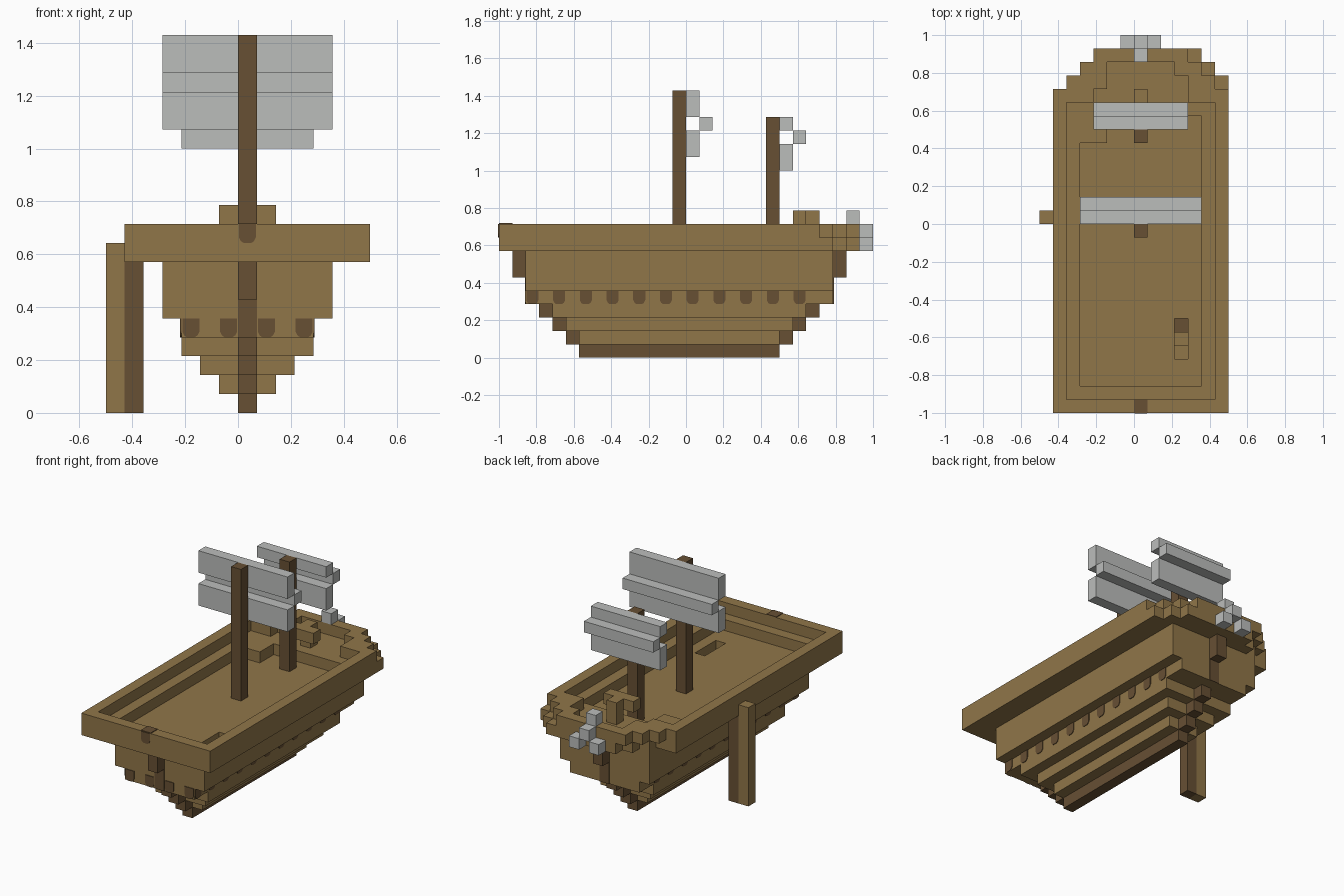
import bpy, bmesh
from mathutils import Matrix, Vector

U = 1 / 14      # edge of one block
T = 0.06        # paint plate thickness, in blocks

if "Cube" in bpy.data.objects:
    bpy.data.objects.remove(bpy.data.objects["Cube"], do_unlink=True)


def material(name, rgb):
    m = bpy.data.materials.new(name)
    m.use_nodes = True
    m.diffuse_color = (*rgb, 1)
    m.node_tree.nodes["Principled BSDF"].inputs["Base Color"].default_value = (*rgb, 1)
    return m


OAK = material("oak brown", (0.28, 0.18, 0.066))
DARK = material("dark brown", (0.136, 0.08, 0.034))
GREY = material("sail grey", (0.5, 0.51, 0.5))


def finish(name, bm, mat):
    bmesh.ops.scale(bm, vec=(U, U, U), verts=bm.verts)
    bmesh.ops.recalc_face_normals(bm, faces=bm.faces)
    me = bpy.data.meshes.new(name)
    bm.to_mesh(me)
    bm.free()
    me.materials.append(mat)
    ob = bpy.data.objects.new(name, me)
    bpy.context.collection.objects.link(ob)
    return ob


def blocks(name, mat, boxes):
    """Boxes given as (x0, x1, y0, y1, z0, z1) in blocks."""
    bm = bmesh.new()
    for x0, x1, y0, y1, z0, z1 in boxes:
        mid = Vector((x0 + x1, y0 + y1, z0 + z1)) / 2
        size = Matrix.Diagonal((x1 - x0, y1 - y0, z1 - z0, 1))
        bmesh.ops.create_cube(bm, size=1, matrix=Matrix.Translation(mid) @ size)
    return finish(name, bm, mat)


def layer(name, z, rects):
    return blocks(name, OAK, [(*r, z, z + 1) for r in rects])


def ports(name, places):
    """Round-bottomed painted plates: (origin, horizontal direction, outward)."""
    shape = [(0.05, 1), (0.05, 0.3), (0.15, 0.1), (0.3, 0),
             (0.7, 0), (0.85, 0.1), (0.95, 0.3), (0.95, 1)]
    bm = bmesh.new()
    for origin, along, out in places:
        o, a, n = Vector(origin), Vector(along), Vector(out)
        ring = [bm.verts.new(o + a * s + Vector((0, 0, t))) for s, t in shape]
        face = bm.faces.new(ring)
        ext = bmesh.ops.extrude_face_region(bm, geom=[face])["geom"]
        bmesh.ops.translate(bm, vec=n * T,
                            verts=[v for v in ext if isinstance(v, bmesh.types.BMVert)])
    return finish(name, bm, DARK)


# Stepped lower hull: each layer grows by one block
blocks("keel", DARK, [(0, 1, -8, 7, 0, 1)])
blocks("lower_hull", OAK,
       [(-i, 1 + i, -7 - i, 6 + i, i, i + 1) for i in (1, 2, 3)]
       + [(-3, 4, -12, 11, 4, 5)])

# Main hull with a stair hatch cut through the deck
blocks("main_hull", OAK, [
    (-4, 3, -12, 11, 5, 8), (4, 5, -12, 11, 5, 8),
    (3, 4, -12, -10, 5, 8), (3, 4, -7, 11, 5, 8)])
blocks("hatch_stairs", OAK, [(3, 4, -10, -9, 5, 7), (3, 4, -9, -8, 5, 6)])
blocks("hatch_bottom", DARK, [(3, 4, -8, -7, 5, 5 + T)])

# Dark stem and stern posts
posts = []
for i in (1, 2, 3):
    posts += [(0, 1, -8 - i, -7 - i, i, i + 1), (0, 1, 6 + i, 7 + i, i, i + 1)]
posts += [(0, 1, -13, -12, 6, 8), (0, 1, 11, 12, 6, 8),
          (0, 1, -12 - T, -12, 4, 6), (0, 1, 11, 11 + T, 4, 6)]
blocks("stem_and_stern_posts", DARK, posts)

# Ledge around the deck, with the raised foredeck
layer("deck_ledge", 8, [
    (-6, 7, -14, -12), (-6, -4, -12, 10), (5, 7, -12, 10),
    (-4, -2, 6, 10), (-2, 5, 8, 10),
    (-4, 7, 10, 11), (-3, 6, 11, 12), (-2, 5, 12, 13)])

# Top rail
layer("top_rail", 9, [
    (-6, 7, -14, -13), (-6, -5, -13, 9), (6, 7, -13, 9),
    (-6, -3, 9, 10), (4, 7, 9, 10), (-5, -2, 10, 11), (4, 6, 10, 11),
    (-4, -2, 11, 12), (3, 5, 11, 12), (-3, 4, 12, 13)])

# Dark port marks on the sides and the flat end
marks = []
for y in range(-12, 9, 2):
    marks += [((-3, y, 4), (0, 1, 0), (-1, 0, 0)), ((4, y, 4), (0, 1, 0), (1, 0, 0))]
for x in (-3, -1, 1, 3):
    marks.append(((x, -12, 4), (1, 0, 0), (0, -1, 0)))
marks.append(((0, -14, 9), (1, 0, 0), (0, -1, 0)))
ports("port_marks", marks)
blocks("rail_mark", DARK, [(0, 1, -14, -13, 10, 10 + T)])

# Masts and their three-part bulging sails
for name, y, top, half, upper in (("main", -1, 20, 4, 2), ("fore", 6, 18, 3, 1)):
    blocks(name + "_mast", DARK, [(0, 1, y, y + 1, 8, top)])
    x0, x1, mid = -half, half + 1, top - upper
    blocks(name + "_sail", GREY, [
        (x0, x1, y + 1, y + 2, mid, top),
        (x0, x1, y + 2, y + 3, mid - 1, mid),
        (x0, x1, y + 1, y + 2, mid - 3, mid - 1)])

# Steering stand on the foredeck
blocks("steering_stand", OAK, [(-1, 2, 8, 9, 10, 11), (0, 1, 9, 10, 9, 11)])

# Grey figurehead
blocks("figurehead", GREY, [
    (0, 1, 12, 13, 10, 11), (0, 1, 13, 14, 9, 10),
    (-1, 0, 13, 14, 8, 9), (1, 2, 13, 14, 8, 9)])

# Anchor post hanging on the right side
blocks("side_post_outer", OAK, [(-7, -6, 0, 1, 0, 9)])
blocks("side_post_inner", DARK, [(-6, -5, 0, 1, 0, 8)])
